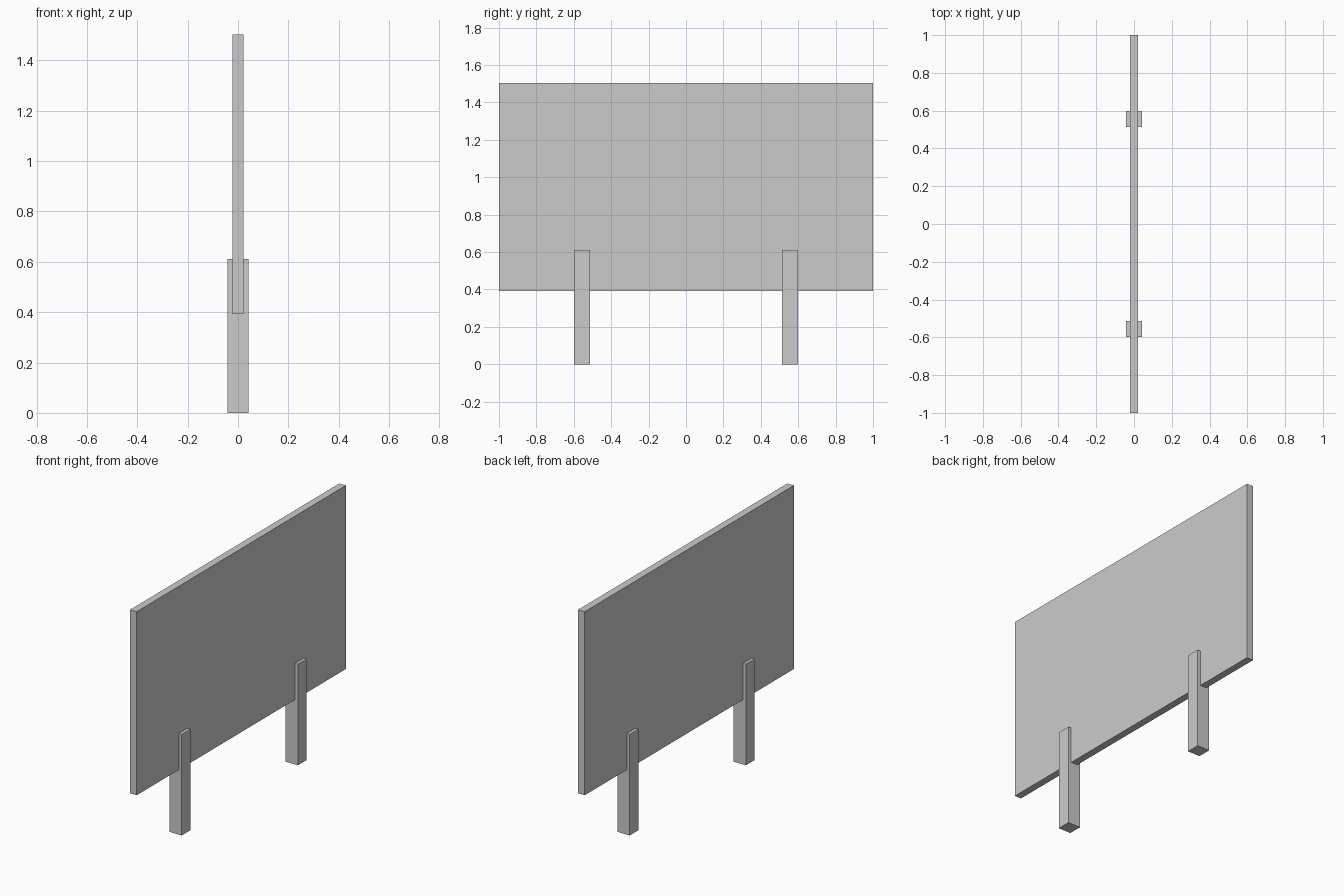
import bpy

if "Cube" in bpy.data.objects:
    bpy.data.objects.remove(bpy.data.objects["Cube"])


def box(name, center, size):
    bpy.ops.mesh.primitive_cube_add(size=1, location=center)
    obj = bpy.context.object
    obj.name = name
    obj.scale = size
    bpy.ops.object.transform_apply(location=False, rotation=False, scale=True)
    return obj


PANEL_BOTTOM, PANEL_TOP = 0.392, 1.503
POST_WIDTH, POST_HEIGHT, POST_Y = 0.083, 0.612, 0.556

# Upright board
box("sign_panel", (0, 0, (PANEL_BOTTOM + PANEL_TOP) / 2),
    (0.044, 2.0, PANEL_TOP - PANEL_BOTTOM))

# Two square posts gripping the lower edge of the board
for side, label in ((-1, "front"), (1, "back")):
    box(f"{label}_post", (0, side * POST_Y, POST_HEIGHT / 2),
        (POST_WIDTH, POST_WIDTH, POST_HEIGHT))
